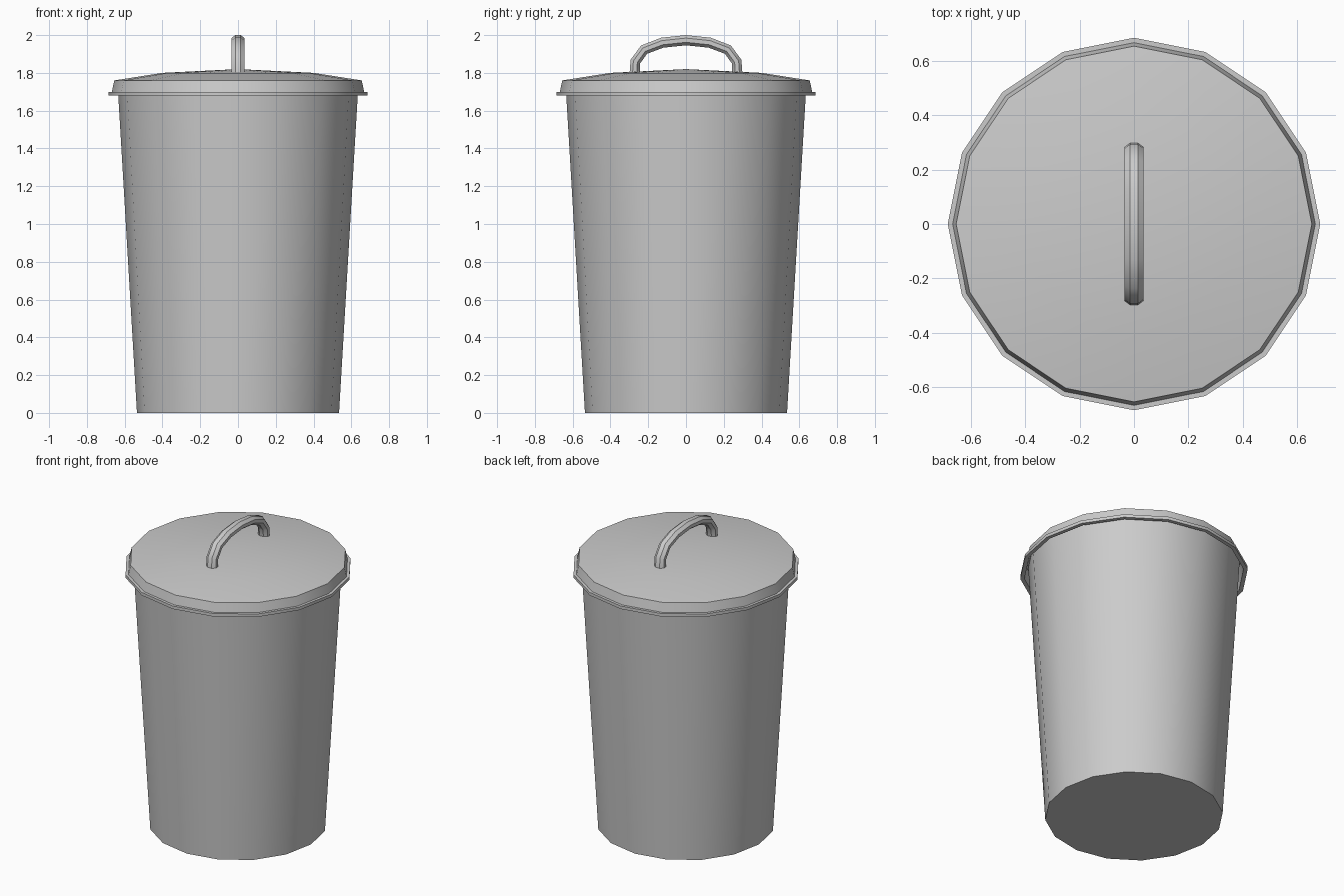
import bpy, bmesh, math
from mathutils import Vector

if "Cube" in bpy.data.objects:
    bpy.data.objects.remove(bpy.data.objects["Cube"])

SIDES = 16


def finish(name, bm):
    bmesh.ops.remove_doubles(bm, verts=bm.verts, dist=0.0005)
    bmesh.ops.recalc_face_normals(bm, faces=bm.faces)
    mesh = bpy.data.meshes.new(name)
    bm.to_mesh(mesh)
    bm.free()
    ob = bpy.data.objects.new(name, mesh)
    bpy.context.collection.objects.link(ob)
    bpy.ops.object.select_all(action='DESELECT')
    ob.select_set(True)
    bpy.context.view_layer.objects.active = ob
    bpy.ops.object.shade_smooth_by_angle(angle=math.radians(35))
    return ob


def lathe(name, profile):
    bm = bmesh.new()
    verts = [bm.verts.new((r, 0, z)) for r, z in profile]
    edges = [bm.edges.new(p) for p in zip(verts, verts[1:])]
    bmesh.ops.spin(bm, geom=verts + edges, cent=(0, 0, 0), axis=(0, 0, 1),
                   angle=math.tau, steps=SIDES)
    return finish(name, bm)


def tube(name, path, half_width, half_thick, sides=8):
    # sweep an elliptical ring along a path in the y-z plane
    bm = bmesh.new()
    rings = []
    for i, p in enumerate(path):
        a, b = path[max(i - 1, 0)], path[min(i + 1, len(path) - 1)]
        t = (b - a).normalized()
        if i in (0, len(path) - 1):
            t = Vector((0, 0, 1 if i == 0 else -1))
        n = Vector((0, -t.z, t.y))
        ring = []
        for k in range(sides):
            ang = math.tau * (k + 0.5) / sides
            c = 1 / math.cos(math.pi / sides)
            ring.append(bm.verts.new(p + Vector((1, 0, 0)) * half_width * c * math.cos(ang)
                                     + n * half_thick * c * math.sin(ang)))
        rings.append(ring)
    for r0, r1 in zip(rings, rings[1:]):
        for k in range(sides):
            j = (k + 1) % sides
            bm.faces.new((r0[k], r0[j], r1[j], r1[k]))
    bm.faces.new(rings[0])
    bm.faces.new(rings[-1])
    return finish(name, bm)


# tapered bin body with closed bottom
lathe("bin_body", [(0, 0), (0.535, 0), (0.638, 1.75)])

# domed lid with skirt and flange
lathe("lid", [(0, 1.82), (0.40, 1.80), (0.655, 1.76), (0.668, 1.70), (0.686, 1.70),
              (0.686, 1.68), (0.661, 1.68), (0.645, 1.75), (0.637, 1.75)])

# arched lid handle
half = [(-0.272, 1.795), (-0.268, 1.86), (-0.222, 1.923), (-0.125, 1.96)]
pts = half + [(0, 1.973)] + [(-y, z) for y, z in reversed(half)]
tube("lid_handle", [Vector((0, y, z)) for y, z in pts], 0.035, 0.027)
